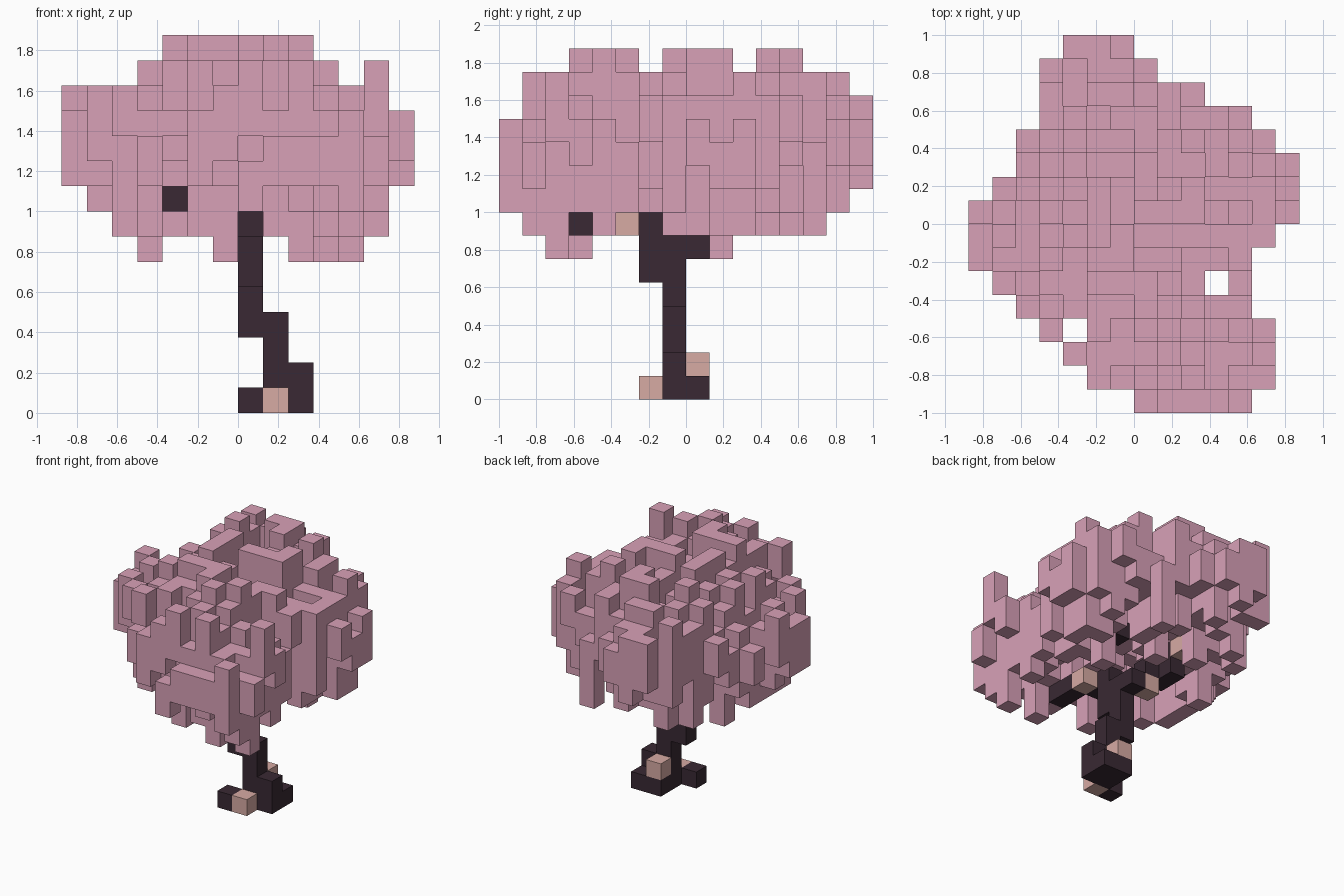
import bpy
import bmesh
import math
import random
from mathutils import Vector

random.seed(5)
cube = bpy.data.objects.get("Cube")
if cube:
    bpy.data.objects.remove(cube, do_unlink=True)

S = 0.125                       # block size
ORIGIN = Vector((-0.875, -1, 0))
SIDES = [Vector(d) for d in ((1, 0, 0), (-1, 0, 0), (0, 1, 0), (0, -1, 0), (0, 0, 1), (0, 0, -1))]


def material(name, colour):
    m = bpy.data.materials.new(name)
    m.use_nodes = True
    m.diffuse_color = (*colour, 1)
    m.node_tree.nodes["Principled BSDF"].inputs["Base Color"].default_value = (*colour, 1)
    return m


pink = material("blossom pink", (0.69, 0.355, 0.475))
bark = material("dark bark", (0.041, 0.022, 0.033))
tan = material("pale tan", (0.68, 0.405, 0.37))


def blocks(name, cells, mat, solid):
    """Skin the cells, leaving out faces buried against any solid block."""
    bm = bmesh.new()
    for c in sorted(set(cells)):
        centre = Vector(c) + Vector((0.5, 0.5, 0.5))
        for n in SIDES:
            if tuple(int(a + b) for a, b in zip(c, n)) in solid:
                continue
            u = Vector((n.y, n.z, n.x))
            v = n.cross(u)
            corners = [centre + (n + u * a + v * b) / 2
                       for a, b in ((-1, -1), (1, -1), (1, 1), (-1, 1))]
            bm.faces.new([bm.verts.new(ORIGIN + p * S) for p in corners])
    bmesh.ops.remove_doubles(bm, verts=bm.verts, dist=0.001)
    mesh = bpy.data.meshes.new(name)
    bm.to_mesh(mesh)
    bm.free()
    mesh.materials.append(mat)
    bpy.context.collection.objects.link(bpy.data.objects.new(name, mesh))


def stack(i, j, low, high):
    return [(i, j, k) for k in range(low, high)]


# Roots, trunk, branches and knots
roots = [(8, 7, 0), (9, 7, 0), (8, 8, 0), (9, 8, 0), (7, 6, 0), (9, 7, 1)]
trunk = stack(8, 7, 1, 4) + stack(7, 7, 3, 7) + stack(7, 6, 5, 8)
branches = [(7, 8, 6), (6, 8, 7), (5, 8, 7), (5, 9, 7), (4, 8, 8), (5, 9, 8),
            (9, 9, 8), (10, 9, 8), (7, 5, 7), (8, 4, 7), (8, 3, 7)]
knots = [(8, 6, 0), (8, 8, 1), (8, 5, 7), (6, 8, 6), (5, 10, 8)]

# Canopy outline: first and last block of each row, front to back
starts = [7, 5, 4, 3, 2, 1, 0, 0, 0, 1, 2, 2, 3, 3, 3, 4]
ends = [12, 13, 13, 13, 12, 12, 12, 13, 14, 14, 14, 13, 12, 10, 8, 7]
gaps = {(10, 5), (4, 3)}
plan = {(i, j) for j in range(16) for i in range(starts[j], ends[j])}

# Lowest and highest block levels across the width and along the depth
x_low = [9, 8, 7, 6, 7, 7, 6, 7, 7, 6, 6, 6, 7, 9]
x_high = [13, 13, 13, 14, 15, 15, 15, 15, 15, 15, 14, 13, 14, 12]
y_low = [8, 7, 6, 6, 7, 7, 7, 7, 7, 6, 7, 7, 7, 7, 8, 9]
y_high = [12, 14, 14, 15, 15, 15, 14, 15, 15, 15, 14, 15, 15, 14, 14, 13]
# Tufts that reach the lowest or highest level their row and column allow
hanging = {(9, 2), (11, 2), (6, 3), (3, 9), (10, 9), (2, 7), (2, 6), (11, 4),
           (4, 13), (9, 13), (12, 10), (3, 12), (11, 8), (8, 2)}
standing = {(12, 10), (4, 11), (6, 12), (9, 11), (8, 8), (9, 8), (5, 7), (0, 8),
            (3, 6), (8, 3), (10, 11), (5, 8)}


def rim_distance(i, j):
    d = 1
    while all((i + a * d, j + b * d) in plan for a, b in ((1, 0), (-1, 0), (0, 1), (0, -1))):
        d += 1
    return d


def floor(c):
    """Lowest level allowed, with openings where the branches show."""
    i, j = c
    if c in hanging:
        return max(x_low[i], y_low[j])
    low = max(x_low[i], y_low[j], 7, 10 - rim_distance(i, j) * 2)
    if i == 4 and j < 8:
        low = max(low, 9)
    if (i == 7 and j < 6) or (j == 5 and i > 8) or math.hypot(i - 7, j - 7) < 3:
        low = max(low, 8)
    return low


def ceiling(c):
    return min(x_high[c[0]], y_high[c[1]])


def extremes(score):
    """The best cell of every row and every column of the canopy."""
    return {max((c for c in sorted(plan - gaps) if c[axis] == n),
                key=lambda c: (score(c), random.random()))
            for axis, count in ((0, 14), (1, 16)) for n in range(count)}


tall = extremes(lambda c: ceiling(c) + 0.5 * (c in standing)) | standing
deep = extremes(lambda c: 0.5 * (c in hanging) - floor(c)) | hanging

# Canopy: ragged upright tufts, rounded off toward the rim
taken = set(roots + trunk + branches + knots)
canopy = []
for c in sorted(plan - gaps):
    dome = min(ceiling(c), math.ceil(12 + 0.6 * rim_distance(*c)))
    top = ceiling(c) if c in tall else dome - random.choice((0, 1, 1, 2, 2))
    low = floor(c) + (0 if c in deep else random.choice((0, 1, 1, 2, 2, 3)))
    top = min(max(top, low + 2), ceiling(c))
    canopy += [b for b in stack(*c, min(low, top - 2), top) if b not in taken]

solid = taken | set(canopy)
for name, cells, mat in (("roots", roots, bark), ("trunk", trunk, bark),
                         ("branches", branches, bark), ("bark_knots", knots, tan),
                         ("canopy", canopy, pink)):
    blocks(name, cells, mat, solid)
